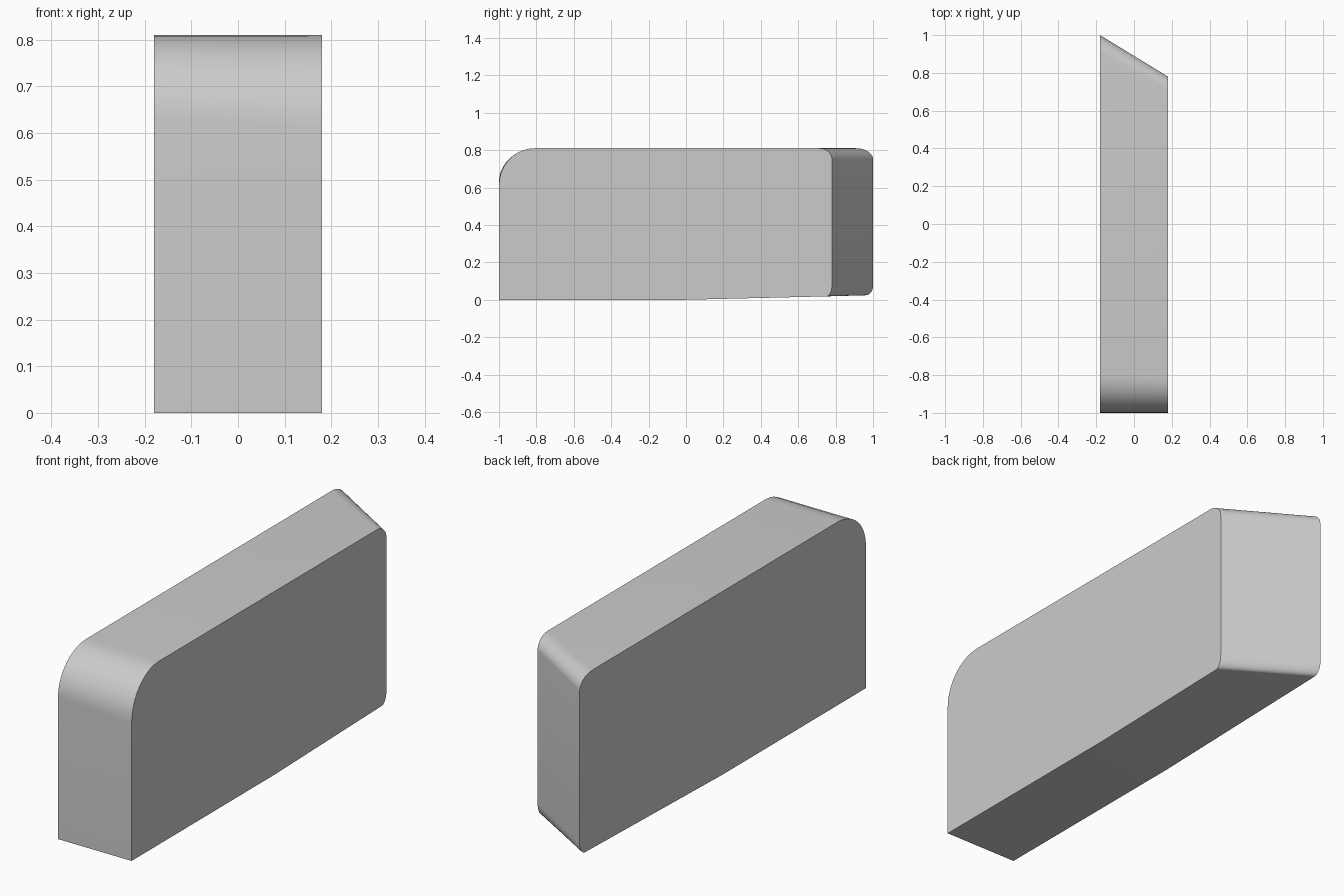
import bpy, bmesh, math

if "Cube" in bpy.data.objects:
    bpy.data.objects.remove(bpy.data.objects["Cube"])

HALF_W = 0.18
TOP = 0.81


def corner(cy, cz, ry, rz, start, steps=10):
    """Quarter ellipse, counter-clockwise from the start angle."""
    pts = []
    for i in range(steps + 1):
        a = math.radians(start + 90 * i / steps)
        pts.append((cy + ry * math.cos(a), cz + rz * math.sin(a)))
    return pts


def side_profile(back, low, front_ry, front_rz, top_ry, top_rz, bot_ry, bot_rz):
    """Side outline: flat then rising underside, rounded back and front top."""
    pts = [(-1.0, 0.0), (0.0, 0.0)]
    pts += corner(back - bot_ry, low + bot_rz, bot_ry, bot_rz, 270)
    pts += corner(back - top_ry, TOP - top_rz, top_ry, top_rz, 0)
    pts += corner(-1 + front_ry, TOP - front_rz, front_ry, front_rz, 90)
    return pts


# Two side outlines; the left one reaches further back, giving the slanted end
left = side_profile(1.0, 0.024, 0.20, 0.18, 0.09, 0.06, 0.04, 0.05)
right = side_profile(0.78, 0.018, 0.19, 0.20, 0.07, 0.06, 0.03, 0.06)

bm = bmesh.new()
lv = [bm.verts.new((-HALF_W, y, z)) for y, z in left]
rv = [bm.verts.new((HALF_W, y, z)) for y, z in right]
bm.faces.new(lv)
bm.faces.new(rv)
n = len(lv)
for i in range(n):
    j = (i + 1) % n
    bm.faces.new((lv[i], lv[j], rv[j], rv[i]))
bmesh.ops.recalc_face_normals(bm, faces=bm.faces)

# Solid block
mesh = bpy.data.meshes.new("slanted_block")
bm.to_mesh(mesh)
bm.free()
block = bpy.data.objects.new("slanted_block", mesh)
bpy.context.collection.objects.link(block)
bpy.context.view_layer.objects.active = block
block.select_set(True)
bpy.ops.object.shade_smooth_by_angle(angle=math.radians(30))
